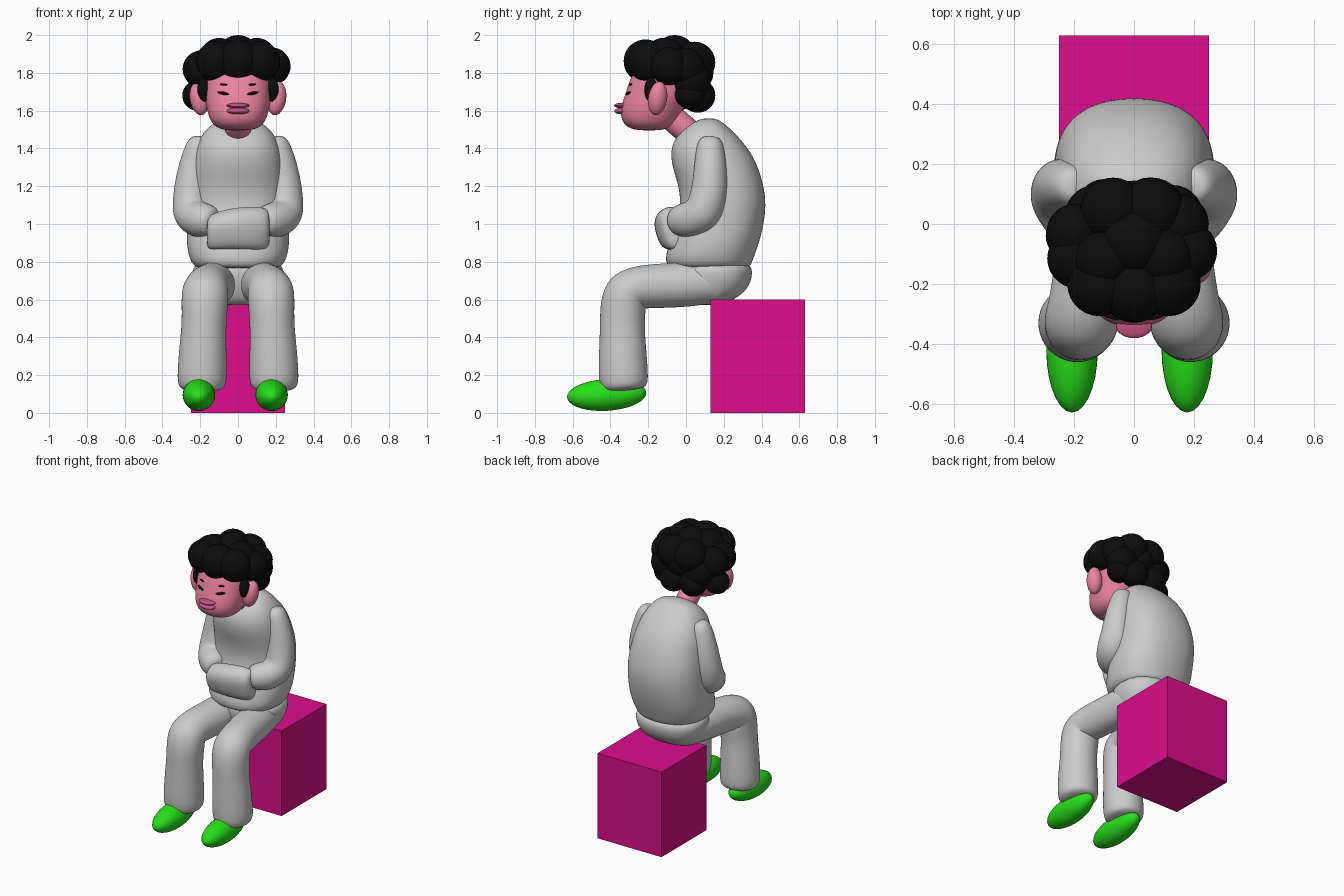
import bpy, bmesh, math
from mathutils import Vector

X, Y, Z = Vector((1, 0, 0)), Vector((0, 1, 0)), Vector((0, 0, 1))


def material(name, rgb):
    m = bpy.data.materials.new(name)
    m.diffuse_color = (*rgb, 1)
    return m


PINK = material("skin", (0.83, 0.23, 0.36))
LIP = material("lip", (0.55, 0.09, 0.22))
BLACK = material("black", (0.004, 0.004, 0.004))
GREEN = material("green", (0.02, 0.75, 0.01))
MAGENTA = material("magenta", (0.72, 0.004, 0.26))


def finish(bm, name, mat=None, smooth=True, subsurf=0):
    bmesh.ops.recalc_face_normals(bm, faces=bm.faces)
    for f in bm.faces:
        f.smooth = smooth
    me = bpy.data.meshes.new(name)
    bm.to_mesh(me)
    bm.free()
    ob = bpy.data.objects.new(name, me)
    bpy.context.collection.objects.link(ob)
    if mat:
        me.materials.append(mat)
    if subsurf:
        ob.modifiers.new("smooth", 'SUBSURF').levels = subsurf
        ob.modifiers["smooth"].render_levels = subsurf
    return ob


def loft(name, rings, mat=None, power=2.0, n=20):
    """Skin superellipse rings, each given as (centre, u axis, v axis)."""
    bm = bmesh.new()
    loops = []
    for c, u, v in rings:
        loop = []
        for i in range(n):
            a = math.tau * i / n
            ca, sa = math.cos(a), math.sin(a)
            p = c + u * math.copysign(abs(ca) ** (2 / power), ca) \
                + v * math.copysign(abs(sa) ** (2 / power), sa)
            loop.append(bm.verts.new(p))
        loops.append(loop)
    for a, b in zip(loops, loops[1:]):
        for i in range(n):
            j = (i + 1) % n
            bm.faces.new((a[i], a[j], b[j], b[i]))
    bm.faces.new(loops[0])
    bm.faces.new(loops[-1])
    return finish(bm, name, mat, subsurf=2)


def stack(name, rows, mat=None, power=2.3):
    """Horizontal rings from rows of (z, front y, back y, half width)."""
    return loft(name, [(Vector((0, (f + b) / 2, z)), X * w, Y * (b - f) / 2)
                       for z, f, b, w in rows], mat, power)


def limb(name, pts, mat=None, side=1):
    """Round tube along points of (x, y, z, radius)."""
    ps = [Vector((side * p[0], p[1], p[2])) for p in pts]
    rings = []
    for i, p in enumerate(ps):
        t = (ps[min(i + 1, len(ps) - 1)] - ps[max(i - 1, 0)]).normalized()
        u = (X - t * X.dot(t)).normalized()
        rings.append((p, u * pts[i][3], t.cross(u) * pts[i][3]))
    return loft(name, rings, mat)


def ball(name, loc, size, mat, rot=(0, 0, 0)):
    bm = bmesh.new()
    bmesh.ops.create_uvsphere(bm, u_segments=28, v_segments=18, radius=1)
    ob = finish(bm, name, mat)
    ob.location, ob.scale, ob.rotation_euler = loc, size, rot
    return ob


# seat block
bm = bmesh.new()
bmesh.ops.create_cube(bm, size=1)
seat = finish(bm, "seat_block", MAGENTA, smooth=False)
seat.location, seat.scale = (0, 0.38, 0.3), (0.5, 0.5, 0.6)

# hunched sweater body
stack("torso", [(0.765, -0.07, 0.31, 0.20), (0.775, -0.10, 0.345, 0.235),
                (0.82, -0.115, 0.36, 0.262), (0.90, -0.09, 0.39, 0.277),
                (1.00, -0.06, 0.415, 0.272), (1.10, -0.03, 0.427, 0.268),
                (1.20, -0.04, 0.415, 0.262), (1.30, -0.075, 0.385, 0.25),
                (1.38, -0.085, 0.345, 0.235), (1.45, -0.065, 0.29, 0.208),
                (1.51, -0.01, 0.23, 0.165), (1.545, 0.05, 0.185, 0.11),
                (1.56, 0.09, 0.15, 0.05)])

# trouser seat
stack("hips", [(0.57, 0.03, 0.16, 0.13), (0.585, -0.01, 0.23, 0.18),
               (0.64, -0.04, 0.32, 0.22), (0.72, -0.06, 0.358, 0.245),
               (0.82, -0.06, 0.35, 0.245)])

leg = [(0.11, 0.22, 0.69, 0.09), (0.115, 0.15, 0.69, 0.11), (0.13, 0.0, 0.68, 0.122),
       (0.15, -0.15, 0.672, 0.118), (0.168, -0.26, 0.665, 0.117),
       (0.174, -0.315, 0.645, 0.125), (0.176, -0.333, 0.58, 0.125),
       (0.18, -0.338, 0.47, 0.118), (0.187, -0.335, 0.33, 0.127),
       (0.19, -0.332, 0.2, 0.133), (0.192, -0.328, 0.145, 0.128),
       (0.192, -0.325, 0.115, 0.10)]
arm = [(0.195, 0.13, 1.465, 0.035), (0.198, 0.128, 1.44, 0.066), (0.215, 0.128, 1.37, 0.08),
       (0.238, 0.13, 1.25, 0.092), (0.247, 0.118, 1.13, 0.101), (0.24, 0.09, 1.05, 0.111),
       (0.21, 0.02, 1.02, 0.10), (0.165, -0.025, 1.02, 0.088), (0.12, -0.055, 1.01, 0.07)]

for s, tag in ((-1, "left"), (1, "right")):
    limb("leg_" + tag, leg, side=s)
    limb("arm_" + tag, arm, side=s)
    # shoe and ear
    ball("shoe_" + tag, ((-0.207 if s < 0 else 0.178), -0.42, 0.095), (0.086, 0.21, 0.084),
         GREEN, (0.06, 0, 0))
    ball("ear_" + tag, (s * 0.205, -0.15, 1.665), (0.05, 0.05, 0.09), PINK,
         (-0.15, s * 0.15, 0))

# folded sleeves across the belly
loft("folded_sleeves", [(Vector((x, y, z)), Vector((0, 0.065, 0.035)) * k, Vector((0, -0.03, h)))
                        for x, y, z, h, k in ((-0.165, -0.06, 0.95, 0.055, 0.7),
                                              (-0.155, -0.075, 0.955, 0.085, 0.9),
                                              (-0.06, -0.095, 0.975, 0.095, 1),
                                              (0.06, -0.09, 0.98, 0.105, 1),
                                              (0.15, -0.07, 0.975, 0.105, 0.9),
                                              (0.17, -0.055, 0.975, 0.075, 0.7))], power=2.6)

# neck and head
limb("neck", [(0, -0.14, 1.62, 0.07), (0, -0.05, 1.54, 0.07), (0, 0.06, 1.45, 0.075)], PINK)
head = stack("head", [(1.495, -0.25, -0.14, 0.06), (1.508, -0.31, -0.08, 0.115),
                      (1.55, -0.347, -0.04, 0.152), (1.62, -0.348, -0.01, 0.17),
                      (1.69, -0.322, 0.04, 0.178), (1.78, -0.295, 0.06, 0.178),
                      (1.86, -0.25, 0.03, 0.15), (1.88, -0.2, 0.0, 0.1)], PINK)

# face details placed on the head surface
bpy.context.view_layer.update()


def on_face(name, x, z, size, mat, tilt=0.0):
    ok, hit, _, _ = head.ray_cast(Vector((x, -1, z)), Y)
    y = hit.y if ok else -0.32
    return ball(name, (x, y, z), size, mat, (0, tilt, 0.4 * x / 0.1 if mat is BLACK else 0))


for s, tag in ((-1, "left"), (1, "right")):
    on_face("eye_" + tag, s * 0.078, 1.692, (0.033, 0.01, 0.008), BLACK, -s * 0.2)
    on_face("eyebrow_" + tag, s * 0.075, 1.738, (0.02, 0.008, 0.006), BLACK, -s * 0.1)
on_face("upper_lip", 0, 1.627, (0.06, 0.042, 0.014), LIP)
on_face("lower_lip", 0, 1.598, (0.06, 0.036, 0.017), LIP)

# curly hair: (x, y, z, radius)
curls = [(0, -0.06, 1.885, 0.115), (0, -0.215, 1.862, 0.115),
         (-0.115, -0.2, 1.86, 0.108), (0.115, -0.2, 1.86, 0.108),
         (-0.19, -0.115, 1.82, 0.1), (0.178, -0.09, 1.835, 0.1),
         (-0.195, -0.03, 1.82, 0.098), (0.15, -0.0, 1.83, 0.1),
         (-0.07, 0.045, 1.855, 0.11), (0.06, 0.045, 1.855, 0.11),
         (0, 0.045, 1.8, 0.1), (-0.13, 0.03, 1.76, 0.1), (0.13, 0.03, 1.76, 0.1),
         (-0.215, -0.04, 1.68, 0.08), (0.14, 0.02, 1.69, 0.08),
         (-0.1, 0.06, 1.68, 0.09), (0.05, 0.065, 1.68, 0.09),
         (-0.1, -0.12, 1.885, 0.1), (0.1, -0.11, 1.885, 0.1)]
for i, (x, y, z, r) in enumerate(curls):
    ball(f"hair_curl_{i + 1}", (x, y, z), (r, r, r), BLACK)
for s, tag in ((-1, "left"), (1, "right")):
    ball("sideburn_" + tag, (s * 0.18, -0.185, 1.71), (0.035, 0.035, 0.065), BLACK)
